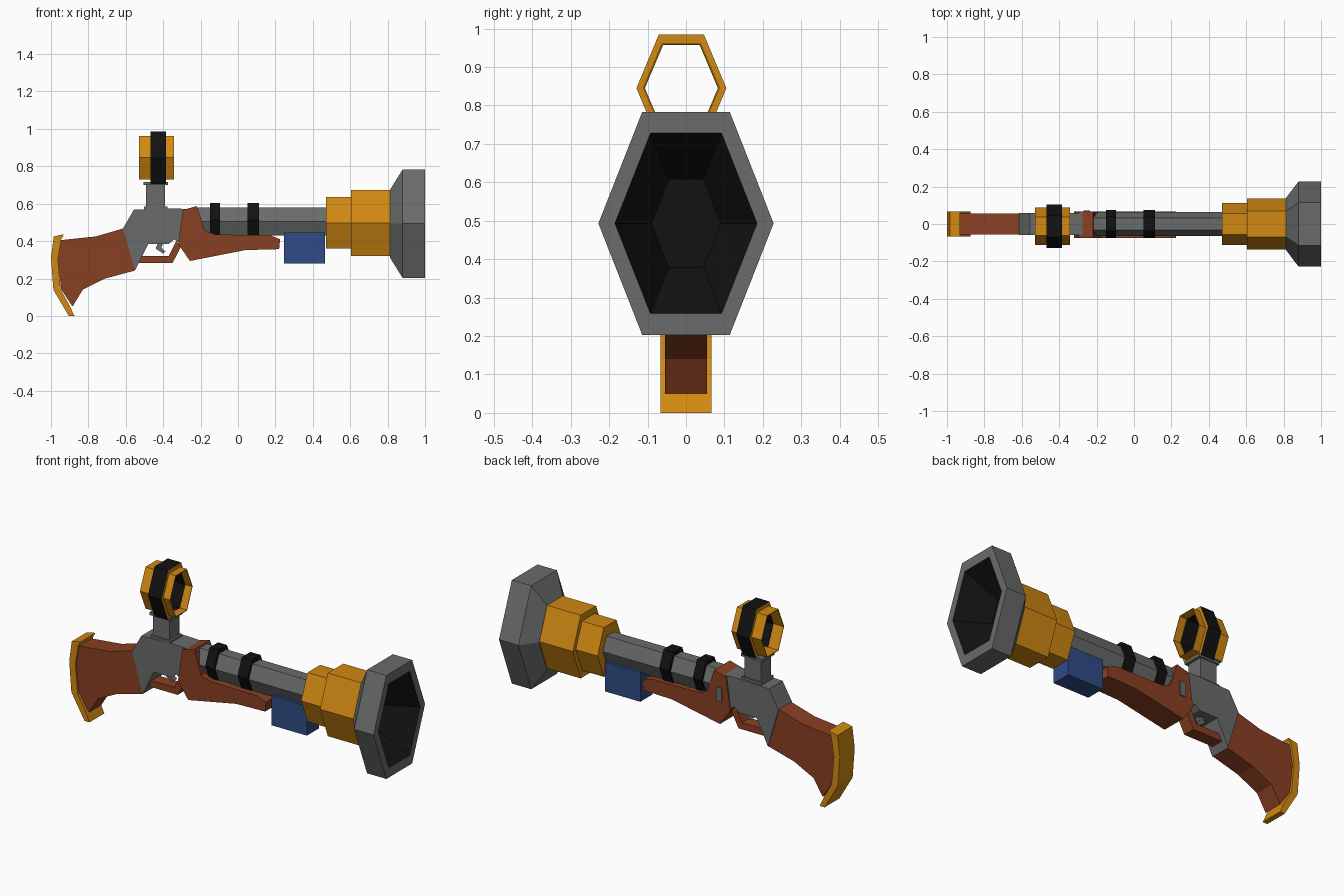
import bpy, bmesh, math


def material(name, rgb):
    m = bpy.data.materials.new(name)
    m.diffuse_color = (*rgb, 1)
    return m


WOOD = material("wood", (0.25, 0.05, 0.016))
BRASS = material("brass", (0.64, 0.25, 0.006))
STEEL = material("steel", (0.14, 0.15, 0.145))
BLACK = material("black", (0.006, 0.006, 0.006))
BLUE = material("blue", (0.03, 0.07, 0.24))


def finish(bm, name, mats):
    bmesh.ops.recalc_face_normals(bm, faces=bm.faces[:])
    me = bpy.data.meshes.new(name)
    bm.to_mesh(me)
    bm.free()
    for m in mats:
        me.materials.append(m)
    ob = bpy.data.objects.new(name, me)
    bpy.context.collection.objects.link(ob)
    return ob


def prism(name, pts, half, mat, y=0.0):
    """Side profile in x-z, extruded across y."""
    bm = bmesh.new()
    f = bm.faces.new([bm.verts.new((x, y - half, z)) for x, z in pts])
    r = bmesh.ops.extrude_face_region(bm, geom=[f])
    for v in r["geom"]:
        if isinstance(v, bmesh.types.BMVert):
            v.co.y = y + half
    return finish(bm, name, [mat])


def box(name, x0, x1, z0, z1, half, mat, y=0.0):
    return prism(name, [(x0, z0), (x1, z0), (x1, z1), (x0, z1)], half, mat, y)


def hex_loft(name, rings, cz, mats, y=0.0, closed=False, slots=None):
    """Tall hexagons (x, half width, half height) joined along x."""
    bm = bmesh.new()
    loops = []
    for x, hw, hh in rings:
        loops.append([bm.verts.new((x, y + hw * math.cos(k * math.pi / 3),
                                    cz + hh * s))
                      for k, s in enumerate((0, 1, 1, 0, -1, -1))])
    n = len(loops)
    for i in range(n if closed else n - 1):
        a, b = loops[i], loops[(i + 1) % n]
        for k in range(6):
            j = (k + 1) % 6
            f = bm.faces.new((a[k], a[j], b[j], b[k]))
            f.material_index = slots[i] if slots else 0
    if not closed:
        bm.faces.new(loops[0])
        bm.faces.new(loops[-1]).material_index = slots[-1] if slots else 0
    return finish(bm, name, mats)


# Butt stock and its brass plate
prism("butt_stock", [(-0.95, 0.405), (-0.76, 0.425), (-0.615, 0.467), (-0.55, 0.243),
                     (-0.71, 0.20), (-0.83, 0.14), (-0.885, 0.05), (-0.945, 0.14),
                     (-0.965, 0.30)], 0.055, WOOD)
prism("butt_plate", [(-0.93, 0.437), (-0.985, 0.425), (-1.0, 0.31), (-0.987, 0.14),
                     (-0.905, 0.0), (-0.875, 0.0), (-0.90, 0.055), (-0.948, 0.14),
                     (-0.963, 0.30), (-0.945, 0.41)], 0.066, BRASS)

# Receiver, trigger and guard
prism("receiver", [(-0.615, 0.467), (-0.557, 0.568), (-0.36, 0.575), (-0.21, 0.57),
                   (-0.23, 0.43), (-0.32, 0.395), (-0.34, 0.41), (-0.37, 0.385),
                   (-0.48, 0.385), (-0.515, 0.315), (-0.55, 0.243)], 0.06, STEEL)
prism("trigger", [(-0.425, 0.40), (-0.395, 0.40), (-0.41, 0.365), (-0.388, 0.345),
                  (-0.40, 0.333), (-0.44, 0.36)], 0.014, STEEL)
prism("trigger_guard", [(-0.53, 0.32), (-0.37, 0.32), (-0.33, 0.40), (-0.305, 0.37),
                        (-0.35, 0.283), (-0.54, 0.283)], 0.035, WOOD)

# Fore-end with side plate
prism("fore_end", [(-0.295, 0.567), (-0.22, 0.587), (-0.177, 0.455), (-0.12, 0.435),
                   (0.17, 0.432), (0.225, 0.41), (0.22, 0.357), (0.04, 0.352),
                   (-0.257, 0.294), (-0.32, 0.385)], 0.07, WOOD, -0.004)
box("side_plate", -0.27, -0.235, 0.42, 0.50, 0.005, STEEL, 0.067)

# Barrel, bands and under-barrel block
hex_loft("barrel", [(-0.26, 0.06, 0.07), (-0.2, 0.065, 0.076), (0.5, 0.065, 0.074)], 0.505, [STEEL])
for i, (x0, x1) in enumerate([(-0.15, -0.095), (0.05, 0.113)]):
    hex_loft(f"barrel_band_{i + 1}", [(x0, 0.076, 0.09), (x1, 0.076, 0.09)], 0.513, [BLACK])
box("under_barrel_block", 0.245, 0.465, 0.28, 0.445, 0.055, BLUE)

# Brass collars and flared muzzle with dark bore
hex_loft("rear_collar", [(0.47, 0.112, 0.138), (0.61, 0.112, 0.138)], 0.498, [BRASS])
hex_loft("front_collar", [(0.605, 0.137, 0.177), (0.82, 0.137, 0.177)], 0.497, [BRASS])
hex_loft("muzzle", [(0.813, 0.14, 0.182), (0.88, 0.228, 0.29), (1.0, 0.228, 0.29),
                    (1.0, 0.185, 0.235), (0.83, 0.09, 0.115)], 0.493,
         [STEEL, BLACK], slots=[0, 0, 0, 1, 1])

# Sight post with flanges
box("sight_post", -0.493, -0.39, 0.56, 0.71, 0.045, STEEL, -0.005)
box("post_base", -0.503, -0.378, 0.57, 0.585, 0.053, STEEL, -0.005)
box("post_cap", -0.505, -0.375, 0.70, 0.716, 0.055, STEEL, -0.007)

# Open hexagonal sight tube and its raised black band
hex_loft("sight_tube", [(-0.53, 0.1, 0.117), (-0.343, 0.1, 0.117),
                        (-0.343, 0.096, 0.113), (-0.53, 0.096, 0.113)],
         0.846, [BRASS], -0.012, True)
hex_loft("sight_band", [(-0.468, 0.117, 0.14), (-0.385, 0.117, 0.14),
                        (-0.385, 0.095, 0.112), (-0.468, 0.095, 0.112)],
         0.845, [BLACK, BRASS], -0.012, True, [0, 1, 0, 1])
